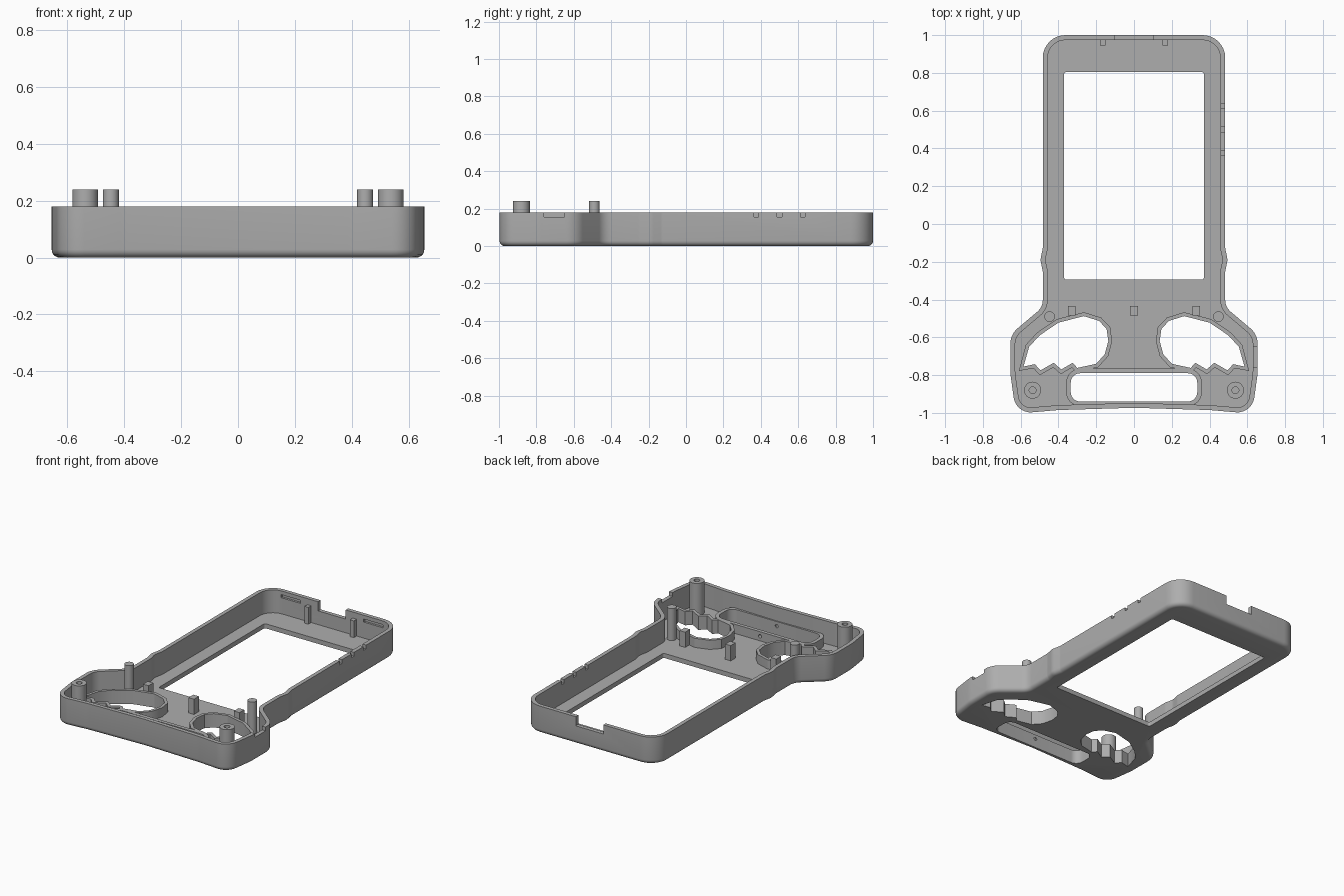
import bpy, bmesh, math
from mathutils import Vector

cube = bpy.data.objects.get("Cube")
if cube:
    bpy.data.objects.remove(cube, do_unlink=True)

grey = bpy.data.materials.new("matte grey plastic")
grey.use_nodes = True
COLOUR = (0.42, 0.42, 0.42, 1)
grey.diffuse_color = COLOUR
grey.node_tree.nodes["Principled BSDF"].inputs["Base Color"].default_value = COLOUR

HEIGHT, FLOOR, RIM, POST, WALL = 0.18, 0.03, 0.09, 0.24, 0.026


def fillet(corners, steps=8):
    """Round each (x, y, radius) corner of a closed polygon."""
    out = []
    for i, (x, y, r) in enumerate(corners):
        p = Vector((x, y))
        a = (Vector(corners[i - 1][:2]) - p).normalized()
        b = (Vector(corners[(i + 1) % len(corners)][:2]) - p).normalized()
        if r == 0 or a.angle(b) > 3.13:
            out.append(p)
            continue
        half = a.angle(b) / 2
        centre = p + (a + b).normalized() * r / math.sin(half)
        start = p + a * r / math.tan(half) - centre
        end = p + b * r / math.tan(half) - centre
        sweep = start.angle_signed(end)
        for k in range(steps + 1):
            t = -sweep * k / steps
            c, s = math.cos(t), math.sin(t)
            out.append(centre + Vector((start.x * c - start.y * s, start.x * s + start.y * c)))
    return out


def offset(loop, d):
    """Move a closed loop outward by d with limited mitres."""
    n = len(loop)
    area = sum(loop[i - 1].cross(loop[i]) for i in range(n))
    sign = 1 if area > 0 else -1
    out = []
    for i, p in enumerate(loop):
        a = (p - loop[i - 1]).normalized()
        b = (loop[(i + 1) % n] - p).normalized()
        na, nb = Vector((a.y, -a.x)) * sign, Vector((b.y, -b.x)) * sign
        m = (na + nb).normalized()
        out.append(p + m * d / max(m.dot(na), 0.6))
    return out


def loft(name, rings, ring_shape=False):
    """Bridge (loop, z) rings; cap the ends or join them into a tube."""
    bm = bmesh.new()
    rows = [[bm.verts.new((p.x, p.y, z)) for p in loop] for loop, z in rings]
    pairs = list(zip(rows, rows[1:]))
    if ring_shape:
        pairs.append((rows[-1], rows[0]))
    else:
        bm.faces.new(rows[0])
        bm.faces.new(rows[-1])
    for lo, hi in pairs:
        for i in range(len(lo)):
            bm.faces.new((lo[i - 1], lo[i], hi[i], hi[i - 1]))
    bmesh.ops.recalc_face_normals(bm, faces=bm.faces)
    mesh = bpy.data.meshes.new(name)
    bm.to_mesh(mesh)
    bm.free()
    mesh.materials.append(grey)
    ob = bpy.data.objects.new(name, mesh)
    bpy.context.collection.objects.link(ob)
    return ob


def rect(x, y, w, d, r=0.0):
    w, d = w / 2, d / 2
    return fillet([(x - w, y - d, r), (x + w, y - d, r), (x + w, y + d, r), (x - w, y + d, r)])


def circle(x, y, r, n=24):
    return [Vector((x + r * math.cos(math.tau * i / n), y + r * math.sin(math.tau * i / n)))
            for i in range(n)]


def box(name, x, y, w, d, z0, z1):
    return loft(name, [(rect(x, y, w, d), z0), (rect(x, y, w, d), z1)])


def cut(target, cutters):
    """Subtract the cutters, then remove them."""
    for c in cutters:
        mod = target.modifiers.new("cut", "BOOLEAN")
        mod.operation, mod.solver, mod.object = "DIFFERENCE", "EXACT", c
    bpy.context.view_layer.update()
    graph = bpy.context.evaluated_depsgraph_get()
    mesh = bpy.data.meshes.new_from_object(target.evaluated_get(graph))
    target.modifiers.clear()
    target.data = mesh
    for c in cutters:
        bpy.data.objects.remove(c, do_unlink=True)


def smooth(ob):
    bpy.ops.object.select_all(action="DESELECT")
    ob.select_set(True)
    bpy.context.view_layer.objects.active = ob
    bpy.ops.object.shade_smooth_by_angle(angle=math.radians(30))


# Outer contour: narrow screen section flaring into wide grips
half = [(0.483, 1.0, 0.12), (0.483, -0.13, 0.05), (0.496, -0.19, 0.08), (0.483, -0.25, 0.05),
        (0.483, -0.44, 0.08), (0.655, -0.585, 0.11), (0.655, -0.79, 0.3),
        (0.625, -1.004, 0.09), (0.4, -0.985, 0.5)]
outline = fillet(half + [(0, -0.973, 0)] + [(-x, y, r) for x, y, r in reversed(half)])
inner = offset(outline, -WALL)

# Tray with rounded lower edge
R = 0.028
rings = []
for k in range(6):
    t = math.pi / 2 * k / 5
    rings.append((offset(outline, -R * (1 - math.sin(t))), R * (1 - math.cos(t))))
rings += [(outline, HEIGHT), (inner, HEIGHT), (inner, FLOOR)]
shell = loft("shell", rings)

# Openings in the floor
thumb = [(0.265, -0.488), (0.185, -0.513), (0.145, -0.555), (0.136, -0.62), (0.155, -0.69),
         (0.2, -0.74), (0.3, -0.762), (0.325, -0.735), (0.385, -0.77), (0.425, -0.735),
         (0.495, -0.775), (0.525, -0.742), (0.585, -0.755), (0.555, -0.65), (0.5, -0.59),
         (0.4, -0.522)]
slot = rect(0, -0.865, 0.67, 0.15, 0.05)
openings = {"strap_slot_rim": slot}
for side, s in (("left", 1), ("right", -1)):
    openings[side + "_thumb_rim"] = [Vector((s * x, y)) for x, y in thumb]

window = rect(0, 0.255, 0.74, 1.1, 0.012)
cutters = [loft("cutter", [(loop, -0.1), (loop, 0.1)]) for loop in [window, *openings.values()]]

# Notches in the upper edge, and shallow slots inside the back wall
cutters.append(box("cutter", 0, 0.99, 0.2, 0.1, 0.12, 0.3))
cutters += [box("cutter", 0.48, y, 0.1, 0.025, 0.155, 0.3) for y in (0.375, 0.5, 0.625)]
cutters.append(box("cutter", 0.65, -0.705, 0.1, 0.11, 0.155, 0.3))
cutters += [box("cutter", s * 0.3, 0.965, 0.14, 0.045, 0.135, 0.155) for s in (1, -1)]
cut(shell, cutters)
smooth(shell)

# Raised rims around the openings
for name, loop in openings.items():
    thick = 0.024 if loop is slot else 0.02
    outer = offset(loop, thick)
    rim = loft(name, [(outer, FLOOR), (outer, RIM), (loop, RIM), (loop, FLOOR)], True)
    if loop is slot:
        pin = loft("cutter", [(circle(0, 0, 0.011), -0.2), (circle(0, 0, 0.011), 0.2)])
        pin.rotation_euler.x = math.pi / 2
        pin.location = (0, -0.865, 0.06)
        cut(rim, [pin])
    smooth(rim)

# Posts and pegs standing on the floor
box("centre_peg", 0, -0.46, 0.04, 0.05, FLOOR, 0.13)
for side, s in (("left", 1), ("right", -1)):
    x = s * 0.537
    body, bore = circle(x, -0.88, 0.045), circle(x, -0.88, 0.018)
    smooth(loft(side + "_screw_post", [(body, FLOOR), (body, POST), (bore, POST), (bore, 0.1)]))
    pin = circle(s * 0.447, -0.49, 0.028)
    smooth(loft(side + "_locating_post", [(pin, FLOOR), (pin, POST)]))
    box(side + "_front_peg", s * 0.33, -0.46, 0.04, 0.05, FLOOR, 0.13)
    box(side + "_back_peg", s * 0.165, 0.961, 0.028, 0.032, FLOOR, 0.14)
